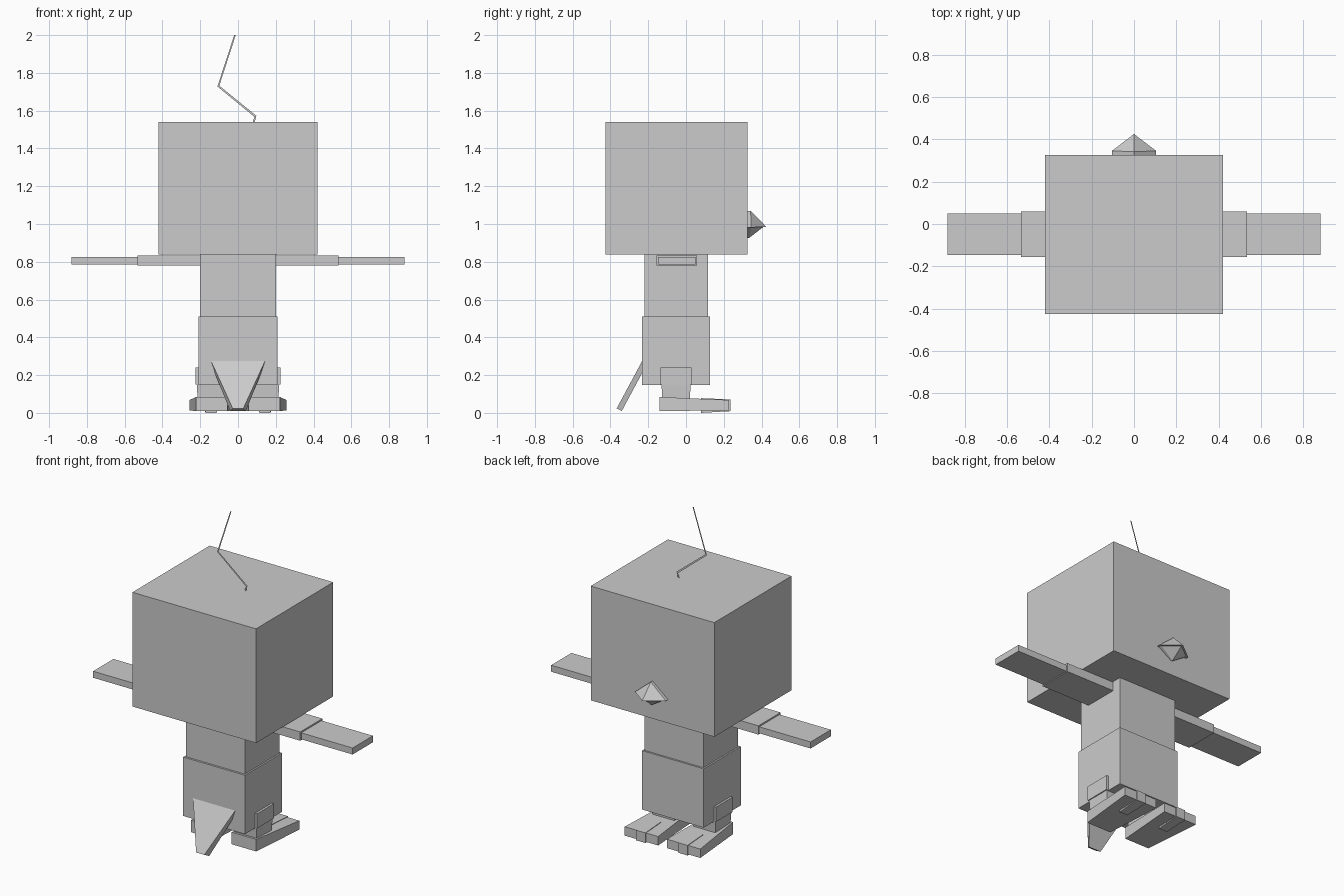
import bpy
import bmesh

if "Cube" in bpy.data.objects:
    bpy.data.objects.remove(bpy.data.objects["Cube"])

grey = bpy.data.materials.new("plain_grey")
grey.diffuse_color = (0.6, 0.6, 0.6, 1)
grey.use_nodes = True
grey.node_tree.nodes["Principled BSDF"].inputs["Base Color"].default_value = grey.diffuse_color


def build(name, verts, faces, closed=True):
    bm = bmesh.new()
    vs = [bm.verts.new(v) for v in verts]
    for f in faces:
        bm.faces.new([vs[i] for i in f])
    if closed:
        bmesh.ops.recalc_face_normals(bm, faces=bm.faces)
    me = bpy.data.meshes.new(name)
    bm.to_mesh(me)
    bm.free()
    me.materials.append(grey)
    ob = bpy.data.objects.new(name, me)
    bpy.context.collection.objects.link(ob)
    return ob


def loft(name, a, b):
    """Closed solid between two matching outlines."""
    n = len(a)
    faces = [tuple(range(n)), tuple(range(2 * n - 1, n - 1, -1))]
    faces += [(i, (i + 1) % n, n + (i + 1) % n, n + i) for i in range(n)]
    return build(name, a + b, faces)


def rect_xy(x, y, z):
    return [(x[0], y[0], z), (x[1], y[0], z), (x[1], y[1], z), (x[0], y[1], z)]


def rect_xz(x, y, z):
    return [(x[0], y, z[0]), (x[1], y, z[0]), (x[1], y, z[1]), (x[0], y, z[1])]


def box(name, x, y, z):
    return loft(name, rect_xy(x, y, z[0]), rect_xy(x, y, z[1]))


# Head and body
box("head", (-0.42, 0.42), (-0.425, 0.325), (0.838, 1.54))
box("torso", (-0.2, 0.2), (-0.22, 0.117), (0.50, 0.84))
box("trousers", (-0.21, 0.21), (-0.232, 0.128), (0.148, 0.51))

# Limbs, one set for each side
for s, side in ((1, "right"), (-1, "left")):
    def m(a, b):
        return (s * a, s * b)
    box(side + "_sleeve", m(0.19, 0.533), (-0.157, 0.058), (0.78, 0.834))
    box(side + "_arm", m(0.52, 0.882), (-0.147, 0.05), (0.785, 0.825))
    # Leg: wider hip plate above, narrowing to the ankle
    loft(side + "_leg", rect_xy(m(0.065, 0.214), (-0.125, 0.02), 0.07),
         rect_xy(m(0.06, 0.218), (-0.13, 0.025), 0.155))
    box(side + "_hip", m(0.06, 0.224), (-0.134, 0.028), (0.15, 0.24))
    # Foot widens towards the toes, with a slightly proud middle toe
    loft(side + "_foot", rect_xz(m(0.055, 0.222), -0.14, (0.01, 0.084)),
         rect_xz(m(0.03, 0.257), 0.228, (0.013, 0.068)))
    loft(side + "_middle_toe", rect_xz(m(0.115, 0.172), 0.08, (0.0, 0.078)),
         rect_xz(m(0.112, 0.175), 0.235, (0.009, 0.071)))

# Tail: tapered slanted plate
loft("tail",
     [(-0.143, -0.232, 0.275), (0.143, -0.232, 0.275),
      (0.028, -0.367, 0.024), (-0.028, -0.367, 0.024)],
     [(-0.143, -0.205, 0.262), (0.143, -0.205, 0.262),
      (0.042, -0.340, 0.010), (-0.042, -0.340, 0.010)])

# Beak: upper and lower halves meeting along the mouth line
ring = [(-0.105, 0.98), (0.105, 0.98)]
for name, ridge_y, ridge_z, w, tip_y in (
        ("upper_beak", 0.342, 1.07, 0.105, 0.425),
        ("lower_beak", 0.333, 0.925, 0.09, 0.41)):
    build(name,
          [(-w, 0.32, 0.982), (w, 0.32, 0.982), (0, 0.32, ridge_z),
           (-w, 0.345, 0.982), (w, 0.345, 0.982), (0, ridge_y, ridge_z),
           (0, tip_y, 0.985)],
          [(0, 1, 2), (0, 2, 5, 3), (1, 4, 5, 2), (3, 5, 6), (4, 6, 5),
           (0, 3, 6), (0, 6, 1), (1, 6, 4)])

# Single zigzag hair: flat ribbon
centre = [(0.082, 1.535), (0.092, 1.57), (-0.104, 1.73), (-0.016, 2.0)]
half = [(0.005, 0.0), (0.005, 0.003), (0.005, 0.002), (0.004, 0.0)]
left = [(x - dx, -0.047, z - dz) for (x, z), (dx, dz) in zip(centre, half)]
right = [(x + dx, -0.047, z + dz) for (x, z), (dx, dz) in zip(centre, half)]
build("hair", left + right,
      [(i, i + 4, i + 5, i + 1) for i in range(3)], closed=False)
